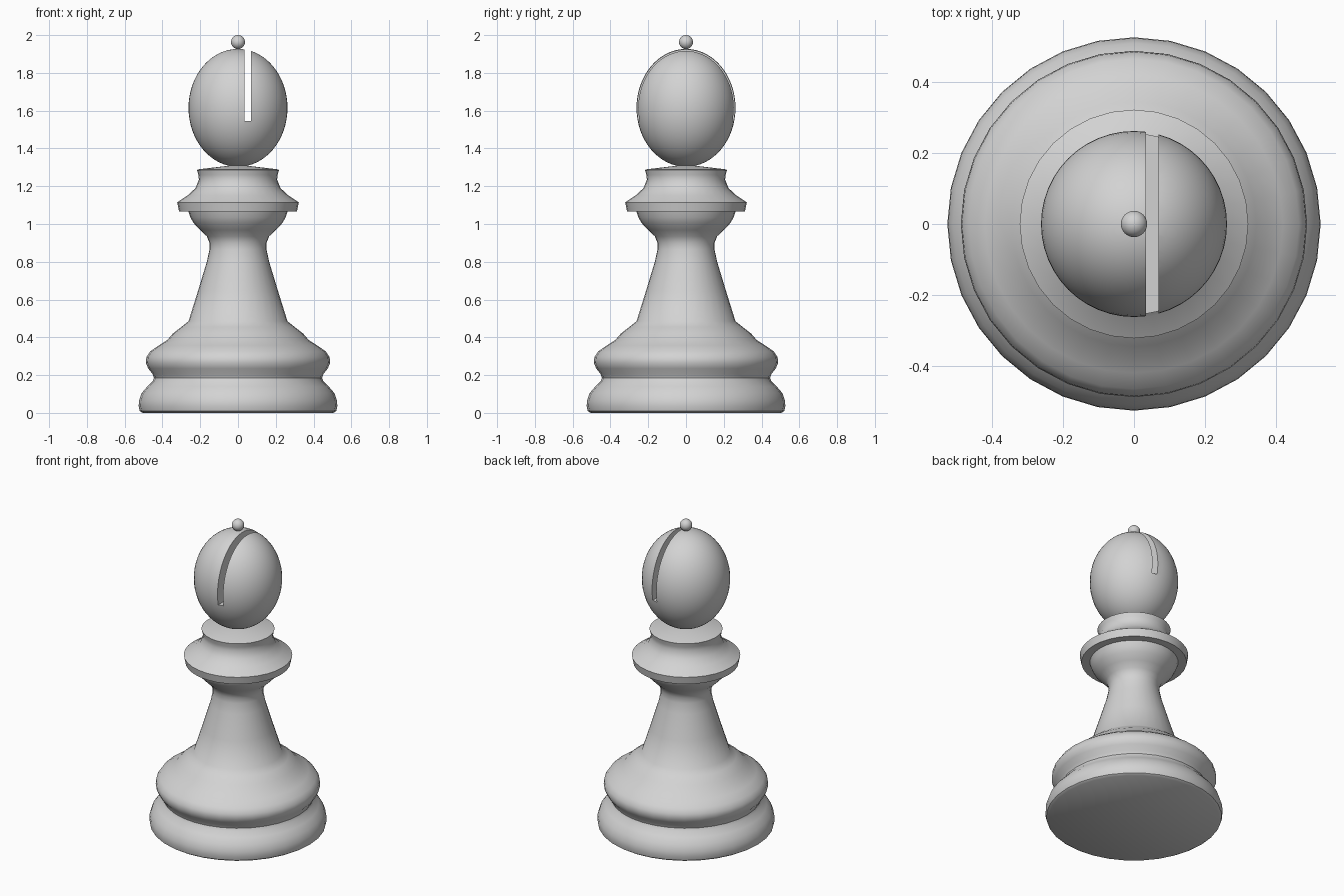
import bpy, bmesh, math

if "Cube" in bpy.data.objects:
    bpy.data.objects.remove(bpy.data.objects["Cube"])

grey = bpy.data.materials.new("light_grey")
grey.diffuse_color = (0.65, 0.65, 0.65, 1)
grey.use_nodes = True
grey.node_tree.nodes["Principled BSDF"].inputs["Base Color"].default_value = grey.diffuse_color


def finish(obj, angle=40):
    """Give the part its colour and smooth shading."""
    if not obj.data.materials:
        obj.data.materials.append(grey)
    bpy.ops.object.select_all(action='DESELECT')
    obj.select_set(True)
    bpy.context.view_layer.objects.active = obj
    bpy.ops.object.shade_smooth_by_angle(angle=math.radians(angle))


def lathe(name, profile, sides=32):
    """Turn a closed (radius, z) profile round the z axis, capped at both ends."""
    bm = bmesh.new()
    rings = []
    for r, z in profile:
        rings.append([bm.verts.new((r * math.cos(2 * math.pi * i / sides),
                                    r * math.sin(2 * math.pi * i / sides), z))
                      for i in range(sides)])
    for a, b in zip(rings, rings[1:]):
        for i in range(sides):
            j = (i + 1) % sides
            bm.faces.new((a[i], a[j], b[j], b[i]))
    bm.faces.new(rings[0][::-1])
    bm.faces.new(rings[-1])
    mesh = bpy.data.meshes.new(name)
    bm.to_mesh(mesh)
    bm.free()
    obj = bpy.data.objects.new(name, mesh)
    bpy.context.collection.objects.link(obj)
    finish(obj)
    return obj


# Foot, stem and collar turned as one body
lathe("turned_body", [
    (0.505, 0.0), (0.52, 0.01), (0.526, 0.035), (0.524, 0.065), (0.51, 0.105),
    (0.48, 0.14), (0.452, 0.168), (0.445, 0.185), (0.452, 0.205),
    (0.475, 0.235), (0.488, 0.265), (0.485, 0.295), (0.465, 0.325),
    (0.42, 0.357), (0.375, 0.385), (0.345, 0.42), (0.30, 0.455), (0.262, 0.485),
    (0.212, 0.645), (0.165, 0.80), (0.151, 0.865), (0.151, 0.90), (0.165, 0.935),
    (0.20, 0.968), (0.235, 1.005), (0.252, 1.035), (0.262, 1.066),
    (0.312, 1.066), (0.322, 1.115), (0.265, 1.152), (0.225, 1.19),
    (0.207, 1.235), (0.21, 1.26), (0.217, 1.286), (0.205, 1.29), (0.02, 1.312)])

# Egg-shaped head
bpy.ops.mesh.primitive_uv_sphere_add(segments=48, ring_count=32, radius=1,
                                     location=(0, 0, 1.615))
head = bpy.context.object
head.name = "head"
head.scale = (0.262, 0.262, 0.312)
bpy.ops.object.transform_apply(location=False, rotation=False, scale=True)
head.data.materials.append(grey)

# Slot cut through the head from the top
bpy.ops.mesh.primitive_cube_add(size=1, location=(0.051, 0, 1.845))
cutter = bpy.context.object
cutter.name = "slot_cutter"
cutter.hide_render = True
cutter.scale = (0.035, 1, 0.6)
bpy.ops.object.transform_apply(location=False, rotation=False, scale=True)
cutter.data.materials.append(grey)
cut = head.modifiers.new("slot", 'BOOLEAN')
cut.operation = 'DIFFERENCE'
cut.solver = 'EXACT'
cut.object = cutter
bpy.context.view_layer.objects.active = head
bpy.ops.object.modifier_apply(modifier=cut.name)
bpy.data.objects.remove(cutter)
finish(head, 35)

# Small ball on top
bpy.ops.mesh.primitive_uv_sphere_add(segments=32, ring_count=16, radius=0.037,
                                     location=(0, 0, 1.963))
bpy.context.object.name = "top_ball"
finish(bpy.context.object)
